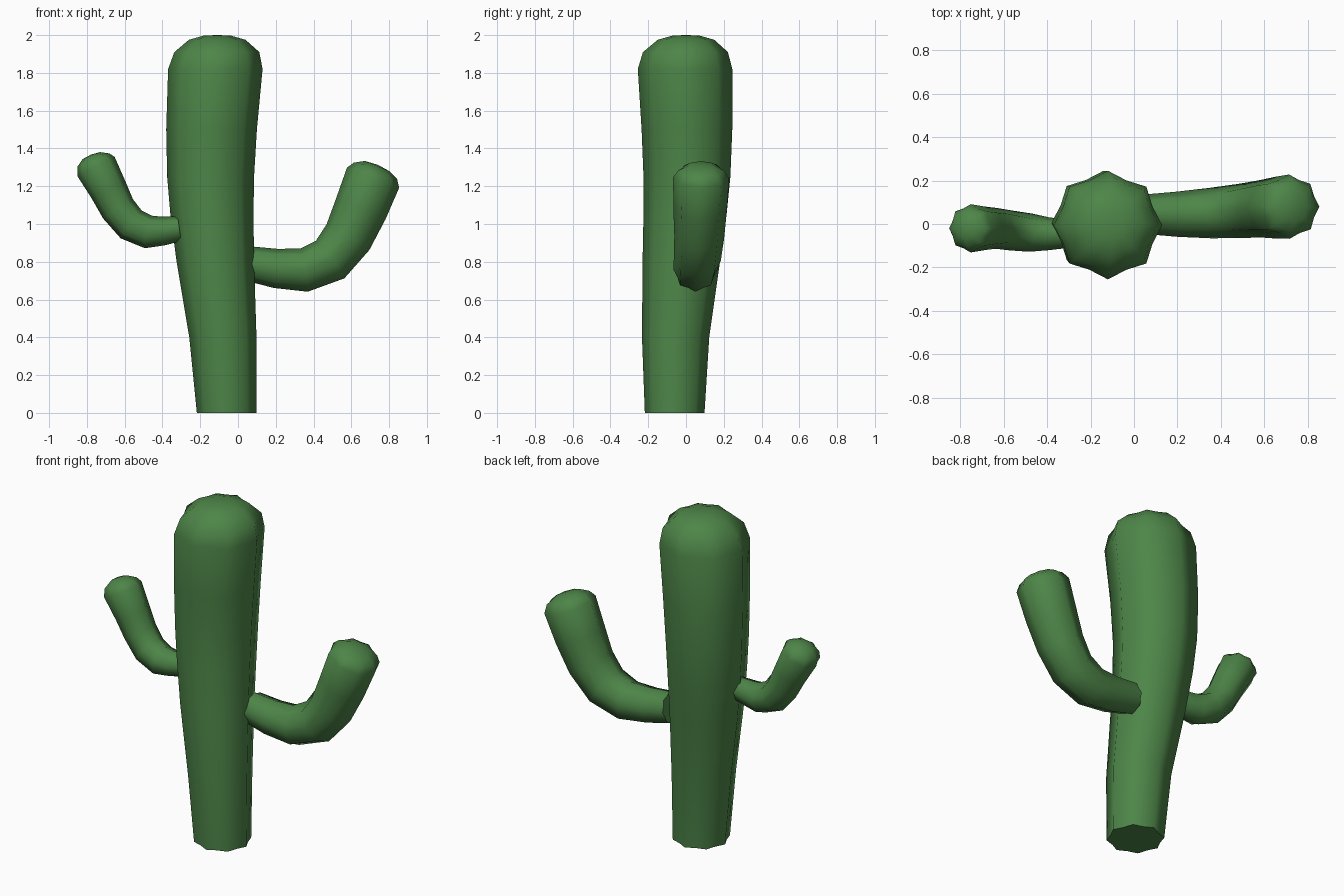
import bpy, bmesh, math
from mathutils import Vector

if "Cube" in bpy.data.objects:
    bpy.data.objects.remove(bpy.data.objects["Cube"])

green = bpy.data.materials.new("cactus green")
green.diffuse_color = (0.075, 0.235, 0.065, 1)
green.use_nodes = True
green.node_tree.nodes["Principled BSDF"].inputs["Base Color"].default_value = green.diffuse_color

RIBS, VALLEY = 8, 0.89


def ribbed_tube(name, rings, tip, upright=False):
    """Sweep a ribbed cross-section through (x, y, z, radius) rings and close it at the tip."""
    bm = bmesh.new()
    pts = [Vector(r[:3]) for r in rings] + [Vector(tip)]
    n = RIBS * 2
    loops = []
    for i, ring in enumerate(rings):
        t = (pts[i + 1] - pts[max(i - 1, 0)]).normalized()
        if upright:
            t = Vector((0, 0, 1))
        v = (Vector((0, 1, 0)) - t * t.y).normalized()
        u = v.cross(t)
        loop = []
        for k in range(n):
            a = math.tau * k / n
            r = ring[3] * (VALLEY if k % 2 else 1)
            loop.append(bm.verts.new(pts[i] + u * r * math.cos(a) + v * r * math.sin(a)))
        loops.append(loop)
    for a, b in zip(loops, loops[1:]):
        for k in range(n):
            j = (k + 1) % n
            bm.faces.new((a[k], a[j], b[j], b[k]))
    top = bm.verts.new(tip)
    for k in range(n):
        bm.faces.new((loops[-1][k], loops[-1][(k + 1) % n], top))
    bm.faces.new(loops[0][::-1])
    bmesh.ops.recalc_face_normals(bm, faces=bm.faces)
    me = bpy.data.meshes.new(name)
    bm.to_mesh(me)
    bm.free()
    me.materials.append(green)
    ob = bpy.data.objects.new(name, me)
    bpy.context.collection.objects.link(ob)
    bpy.ops.object.select_all(action='DESELECT')
    ob.select_set(True)
    bpy.context.view_layer.objects.active = ob
    bpy.ops.object.shade_smooth_by_angle(angle=math.radians(68))
    return ob


# Main trunk, widening upward with a rounded crown
ribbed_tube("trunk", [
    (-0.06, -0.06, 0.00, 0.158), (-0.08, -0.055, 0.40, 0.178),
    (-0.12, -0.025, 0.80, 0.205), (-0.138, -0.005, 1.05, 0.22),
    (-0.145, 0.005, 1.25, 0.23), (-0.14, 0.005, 1.50, 0.24),
    (-0.12, -0.005, 1.82, 0.25), (-0.112, -0.003, 1.91, 0.225),
    (-0.11, 0.0, 1.975, 0.15), (-0.11, 0.0, 1.998, 0.07)],
    (-0.11, 0.0, 2.0), upright=True)

# Larger arm on the right
ribbed_tube("right_arm", [
    (0.06, 0.045, 0.79, 0.092), (0.20, 0.045, 0.765, 0.104),
    (0.35, 0.05, 0.756, 0.116), (0.488, 0.06, 0.812, 0.125),
    (0.582, 0.07, 0.93, 0.132), (0.65, 0.075, 1.08, 0.142),
    (0.715, 0.08, 1.245, 0.148), (0.728, 0.08, 1.282, 0.122),
    (0.738, 0.08, 1.306, 0.072)],
    (0.741, 0.08, 1.313))

# Smaller arm on the left
ribbed_tube("left_arm", [
    (-0.31, -0.045, 0.975, 0.066), (-0.395, -0.045, 0.963, 0.076),
    (-0.475, -0.04, 0.958, 0.088), (-0.565, -0.03, 0.997, 0.092),
    (-0.635, -0.02, 1.08, 0.094), (-0.685, -0.02, 1.18, 0.10),
    (-0.752, -0.02, 1.305, 0.111), (-0.766, -0.02, 1.338, 0.092),
    (-0.776, -0.02, 1.362, 0.05)],
    (-0.778, -0.02, 1.368))
